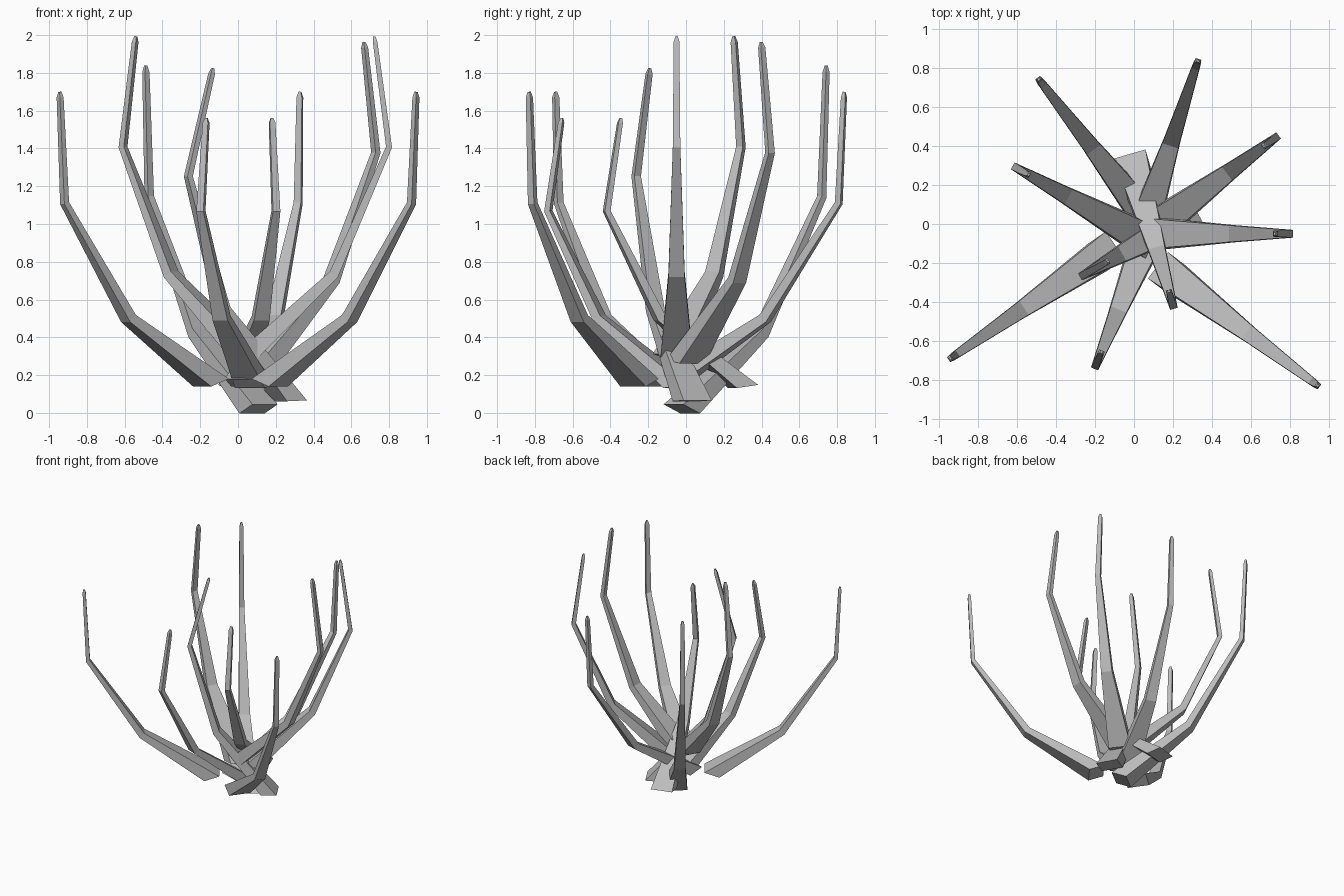
import bpy
import bmesh
from math import radians
from mathutils import Matrix, Vector

cube = bpy.data.objects.get("Cube")
if cube:
    bpy.data.objects.remove(cube, do_unlink=True)

GREY = (0.5, 0.5, 0.5, 1.0)
mat = bpy.data.materials.new("plain grey")
mat.use_nodes = True
mat.diffuse_color = GREY
mat.node_tree.nodes["Principled BSDF"].inputs["Base Color"].default_value = GREY

# Side profile of one stalk: reach, height, half width, half thickness
PROFILE = [
    (0.01, -0.02, 0.085, 0.06),
    (0.54, 0.32, 0.043, 0.026),
    (0.95, 0.93, 0.02, 0.016),
    (0.979, 1.49, 0.015, 0.012),
    (0.98, 1.52, 0.006, 0.006),
]
# The foot is cut on a slant, flatter than square to the stalk
FOOT_CUT = Vector((-0.94, 0, 0.34))


def stalk(name, base, azimuth, lift, stretch):
    """Tapered four-sided stalk, lifted upright, stretched in z, then turned."""
    bm = bmesh.new()
    spine = [Vector((r, 0, z)) for r, z, w, t in PROFILE]
    rings = []
    for i, (r, z, w, t) in enumerate(PROFILE):
        if i == 0:
            up = FOOT_CUT * t
        else:
            # Mitre each ring between its neighbouring segments
            before = (spine[i] - spine[i - 1]).normalized()
            after = (spine[i + 1] - spine[i]).normalized() if i + 1 < len(spine) else before
            along = (before + after).normalized()
            up = Vector((-along.z, 0, along.x)) * t
        side = Vector((0, w, 0))
        corners = (up + side, up - side, -up - side, side - up)
        rings.append([bm.verts.new(spine[i] + c) for c in corners])
    for low, high in zip(rings, rings[1:]):
        for k in range(4):
            n = (k + 1) % 4
            bm.faces.new((low[k], low[n], high[n], high[k]))
    bm.faces.new(rings[0])
    bm.faces.new(rings[-1])
    bmesh.ops.recalc_face_normals(bm, faces=bm.faces)

    place = (Matrix.Translation(base)
             @ Matrix.Rotation(radians(azimuth), 4, "Z")
             @ Matrix.Diagonal((1, 1, stretch, 1))
             @ Matrix.Rotation(radians(-lift), 4, "Y"))
    bm.transform(place)
    mesh = bpy.data.meshes.new(name)
    bm.to_mesh(mesh)
    bm.free()
    mesh.materials.append(mat)
    obj = bpy.data.objects.new(name, mesh)
    bpy.context.scene.collection.objects.link(obj)


# Low spreading stalks
stalk("spreading_stalk_right", (-0.135, -0.135, 0.18), 214.5, 0, 1)
stalk("spreading_stalk_left", (0.16, -0.24, 0.18), -37, 0, 1)
stalk("spreading_stalk_back", (0.025, -0.095, 0.18), 72, 0, 1)
stalk("tall_spreading_stalk", (0.115, -0.03, 0.045), 128, 0, 1.18)

# Upright stalks
stalk("upright_stalk_right", (0.06, -0.08, 0.32), 151, 10.5, 1)
stalk("upright_stalk_left", (0.035, -0.05, 0.32), 0, 10.5, 1)
stalk("upright_stalk_back", (0.115, -0.01, 0.29), 36.5, 10.5, 1)
stalk("steep_stalk", (0.285, 0.04, 0.08), 209, 17.5, 1)

# Short front stalks
stalk("short_stalk_right", (0.09, -0.02, 0.155), 248, 10.5, 0.84)
stalk("short_stalk_left", (-0.01, 0.315, 0.155), -74, 10.5, 0.84)
